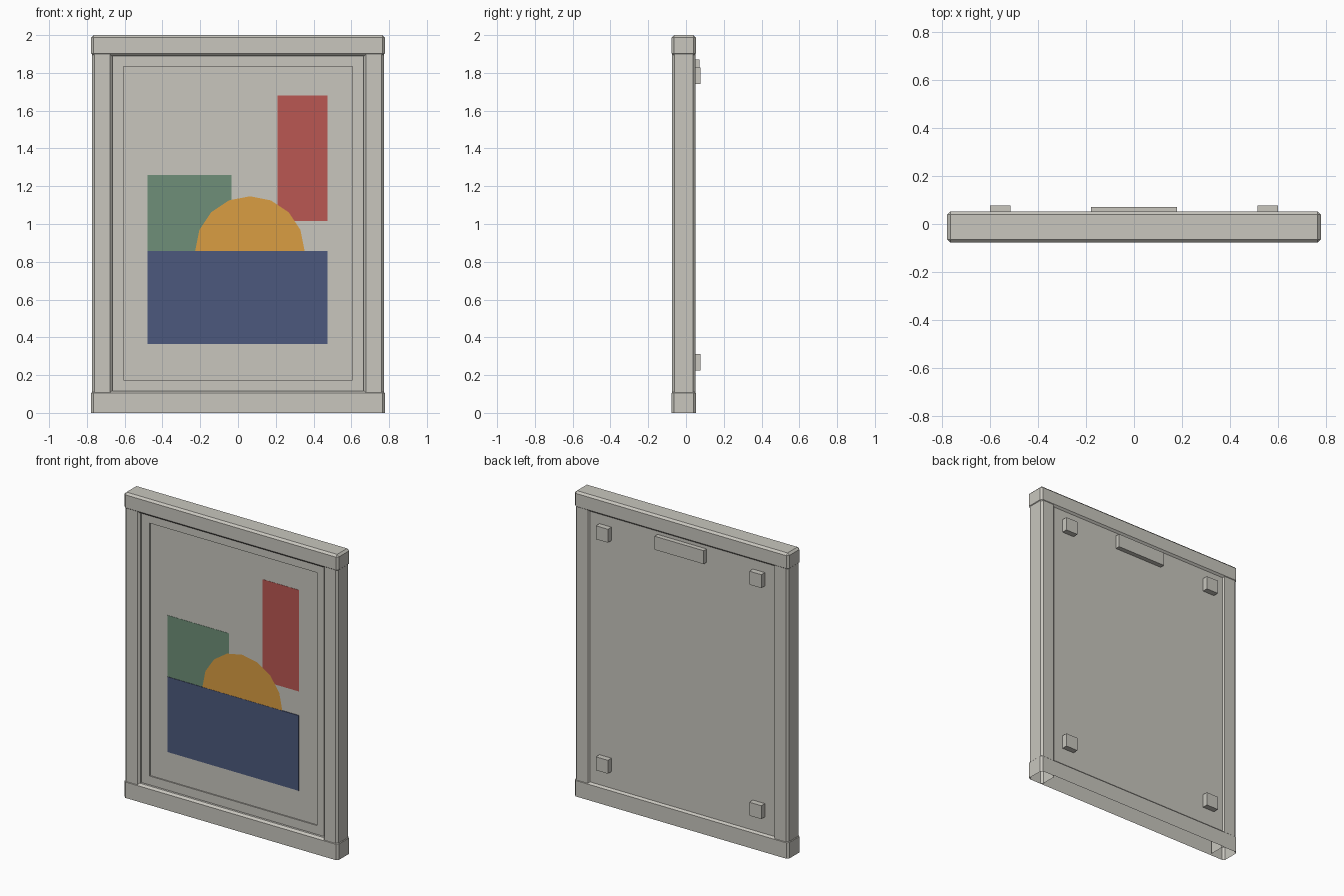
import bpy, bmesh, math
from mathutils import Vector

cube = bpy.data.objects.get("Cube")
if cube:
    bpy.data.objects.remove(cube, do_unlink=True)


def srgb(*rgb):
    return [((c / 255 + 0.055) / 1.055) ** 2.4 for c in rgb] + [1]


def material(name, *rgb):
    m = bpy.data.materials.new(name)
    m.use_nodes = True
    m.diffuse_color = srgb(*rgb)
    m.node_tree.nodes["Principled BSDF"].inputs["Base Color"].default_value = srgb(*rgb)
    return m


grey = material("warm_grey", 200, 198, 190)
green = material("sage_green", 110, 143, 120)
red = material("brick_red", 186, 87, 82)
ochre = material("ochre", 218, 158, 66)
navy = material("navy", 76, 89, 125)


def finish(name, bm, mat):
    mesh = bpy.data.meshes.new(name)
    bm.to_mesh(mesh)
    bm.free()
    mesh.materials.append(mat)
    ob = bpy.data.objects.new(name, mesh)
    bpy.context.collection.objects.link(ob)
    return ob


def box(name, x, y, z, mat, bevel=0, open_base=False):
    """Box between (low, high) pairs, optionally bevelled and cut open at the floor."""
    bm = bmesh.new()
    bmesh.ops.create_cube(bm, size=1)
    for v in bm.verts:
        v.co = Vector([r[0] if c < 0 else r[1] for c, r in zip(v.co, (x, y, z))])
    if bevel:
        bmesh.ops.bevel(bm, geom=bm.edges[:], offset=bevel, segments=1, affect='EDGES')
    if open_base:
        bmesh.ops.bisect_plane(bm, geom=bm.verts[:] + bm.edges[:] + bm.faces[:],
                               plane_co=(0, 0, 0), plane_no=(0, 0, 1), clear_inner=True)
    return finish(name, bm, mat)


# Frame: rails overlap slightly thinner stiles, all hollow at the base
DEPTH = (-0.077, 0.052)
box("top_rail", (-0.777, 0.777), DEPTH, (1.89, 2), grey, 0.013)
box("bottom_rail", (-0.777, 0.777), DEPTH, (-0.05, 0.117), grey, 0.013, True)
for side, s in (("left", 1), ("right", -1)):
    box(side + "_stile", sorted((s * 0.665, s * 0.773)), (-0.074, 0.049),
        (-0.05, 1.985), grey, 0.013, True)

# Backing board
box("backing_board", (-0.672, 0.672), (-0.042, 0.04), (0.11, 1.895), grey)

# Mat with a window, built as four strips
MAT = (-0.05, -0.042)
for name, x, z in (("mat_top", (-0.67, 0.67), (1.833, 1.893)),
                   ("mat_bottom", (-0.67, 0.67), (0.113, 0.175)),
                   ("mat_left", (0.607, 0.67), (0.175, 1.833)),
                   ("mat_right", (-0.67, -0.607), (0.175, 1.833))):
    box(name, x, MAT, z, grey)

# Abstract artwork, layered as thin plates
box("green_block", (-0.48, -0.035), (-0.0435, -0.042), (0.8, 1.26), green)
box("red_block", (0.21, 0.473), (-0.0435, -0.042), (1.015, 1.68), red)
box("navy_block", (-0.48, 0.473), (-0.0465, -0.042), (0.365, 0.858), navy)
bm = bmesh.new()
arc = [math.pi * i / 8 for i in range(9)]
front = bm.faces.new([bm.verts.new((0.063 + 0.29 * math.cos(a), -0.045, 0.857 + 0.29 * math.sin(a)))
                      for a in arc])
bmesh.ops.solidify(bm, geom=[front], thickness=0.002)
bmesh.ops.recalc_face_normals(bm, faces=bm.faces[:])
finish("half_sun", bm, ochre)

# Wall bumpers and hanger on the back
for side, s in (("left", 1), ("right", -1)):
    for level, z in (("lower", 0.225), ("upper", 1.74)):
        box(f"{level}_{side}_bumper", sorted((s * 0.513, s * 0.6)), (0.04, 0.077),
            (z, z + 0.088), grey)
box("hanger_bar", (-0.178, 0.178), (0.04, 0.071), (1.782, 1.87), grey)
